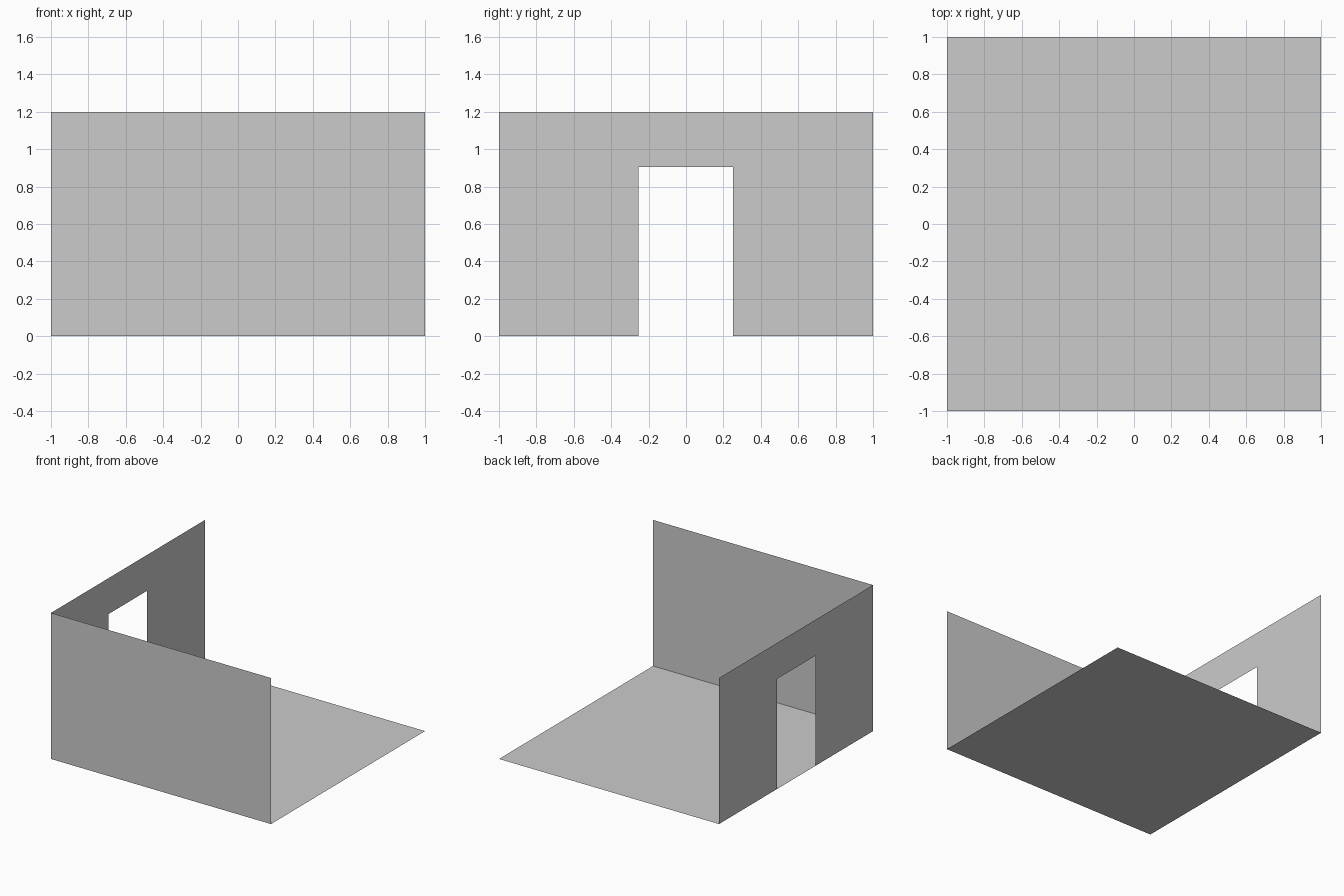
import bpy

cube = bpy.data.objects.get("Cube")
if cube:
    bpy.data.objects.remove(cube, do_unlink=True)

# Single flat colour
GREY = (0.6, 0.6, 0.6, 1.0)
grey = bpy.data.materials.new("plain grey")
grey.use_nodes = True
grey.diffuse_color = GREY
bsdf = next(n for n in grey.node_tree.nodes if n.type == "BSDF_PRINCIPLED")
bsdf.inputs["Base Color"].default_value = GREY

HALF = 1.0
HEIGHT = 1.2
DOOR_BACK, DOOR_FRONT, DOOR_TOP = 0.25, -0.255, 0.905


def panel(name, outline):
    """Flat sheet with the given outline."""
    mesh = bpy.data.meshes.new(name)
    mesh.from_pydata(outline, [], [range(len(outline))])
    mesh.materials.append(grey)
    obj = bpy.data.objects.new(name, mesh)
    bpy.context.collection.objects.link(obj)
    return obj


# Floor, facing up
panel("floor", [(-HALF, -HALF, 0), (HALF, -HALF, 0), (HALF, HALF, 0), (-HALF, HALF, 0)])

# Solid wall along the front edge, facing into the room
panel("front_wall", [(HALF, -HALF, 0), (-HALF, -HALF, 0),
                     (-HALF, -HALF, HEIGHT), (HALF, -HALF, HEIGHT)])

# Side wall with a doorway, facing into the room
profile = [(-HALF, 0), (DOOR_FRONT, 0), (DOOR_FRONT, DOOR_TOP), (DOOR_BACK, DOOR_TOP),
           (DOOR_BACK, 0), (HALF, 0), (HALF, HEIGHT), (-HALF, HEIGHT)]
panel("doorway_wall", [(-HALF, y, z) for y, z in profile])
